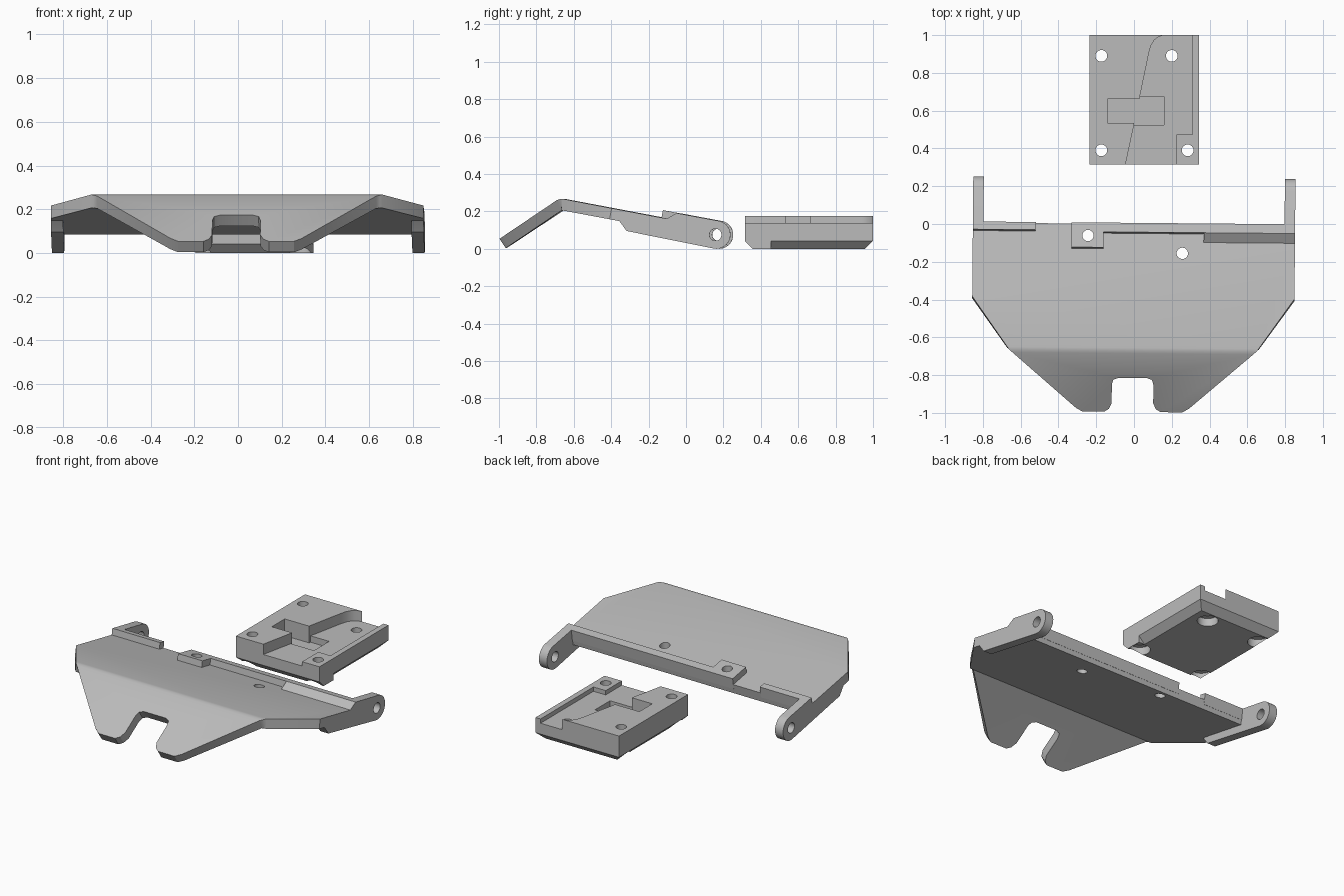
import bpy, bmesh, math
from mathutils import Vector

if "Cube" in bpy.data.objects:
    bpy.data.objects.remove(bpy.data.objects["Cube"])

grey = bpy.data.materials.new("plain grey")
grey.diffuse_color = (0.5, 0.5, 0.5, 1)
grey.use_nodes = True
grey.node_tree.nodes["Principled BSDF"].inputs["Base Color"].default_value = grey.diffuse_color


def make(name, bm):
    bmesh.ops.recalc_face_normals(bm, faces=bm.faces)
    me = bpy.data.meshes.new(name)
    bm.to_mesh(me)
    bm.free()
    me.materials.append(grey)
    ob = bpy.data.objects.new(name, me)
    bpy.context.collection.objects.link(ob)
    return ob


def prism(name, pts, lo, hi, axis="Z"):
    """Extrude a 2D outline: (x, y) along z, or (y, z) along x."""
    bm = bmesh.new()
    place = (lambda a, b, d: (a, b, d)) if axis == "Z" else (lambda a, b, d: (d, a, b))
    f = bm.faces.new([bm.verts.new(place(a, b, lo)) for a, b in pts])
    ext = bmesh.ops.extrude_face_region(bm, geom=[f])
    step = Vector(place(0, 0, hi - lo))
    bmesh.ops.translate(bm, verts=[v for v in ext["geom"] if isinstance(v, bmesh.types.BMVert)], vec=step)
    return make(name, bm)


def rect(x0, x1, y0, y1):
    return [(x0, y0), (x1, y0), (x1, y1), (x0, y1)]


def arc(cx, cy, r, a0, a1, n):
    return [(cx + r * math.cos(math.radians(a0 + (a1 - a0) * i / n)),
             cy + r * math.sin(math.radians(a0 + (a1 - a0) * i / n))) for i in range(n + 1)]


def circle(cx, cy, r, n=32):
    return arc(cx, cy, r, 0, 360, n)[:-1]


def combine(target, others, op):
    """Apply each boolean, then remove the helper."""
    for o in others:
        m = target.modifiers.new(op, "BOOLEAN")
        m.operation, m.object, m.solver = op, o, "EXACT"
        apply_all(target)
        bpy.data.objects.remove(o)


def apply_all(ob):
    dg = bpy.context.evaluated_depsgraph_get()
    dg.update()
    me = bpy.data.meshes.new_from_object(ob.evaluated_get(dg))
    ob.modifiers.clear()
    ob.data = me


def smooth(ob):
    bpy.ops.object.select_all(action="DESELECT")
    ob.select_set(True)
    bpy.context.view_layer.objects.active = ob
    bpy.ops.object.shade_smooth_by_angle(angle=math.radians(30))


# ---- bent plate: flat outline folded along x, then thickened ----
SLOPE, BEND = 0.19, -0.67


def top(y):
    return 0.27 - SLOPE * (y - BEND) if y > BEND else 0.27 + 0.667 * (y - BEND)


bm = bmesh.new()
rows = []
for y, z, w in ((-0.655, top(-0.655), 0.666), (-0.67, 0.265, 0.655), (-0.685, top(-0.685), 0.638)):
    rows.append([bm.verts.new((s * w, y, z)) for s in (-1, 1)])
for a, b in zip(rows, rows[1:]):
    bm.faces.new((a[0], a[1], b[1], b[0]))
rear = [(0.853, -0.39), (0.853, 0.0), (-0.853, 0.0), (-0.853, -0.39)]
bm.faces.new([rows[0][0], rows[0][1]] + [bm.verts.new((x, y, top(y))) for x, y in rear])
half = [(0.30, -0.975), (0.265, -0.995), (0.15, -0.995), (0.125, -0.98), (0.11, -0.95),
        (0.11, -0.85), (0.102, -0.825), (0.075, -0.815)]
front = half + [(-x, y) for x, y in reversed(half)]
bm.faces.new([rows[2][0], rows[2][1]] + [bm.verts.new((x, y, top(y))) for x, y in front])
plate = make("bent_plate", bm)
up = sum(p.normal.z for p in plate.data.polygons) > 0
sol = plate.modifiers.new("thickness", "SOLIDIFY")
sol.thickness, sol.offset, sol.use_even_offset = 0.06, (-1 if up else 1), True
apply_all(plate)


# raised rear lip, pad and ramp
def lip(name, x0, x1, y_low, y_high):
    pts = [(y_low, top(y_low) - 0.03), (y_low, top(y_low)), (y_high, top(y_high) + 0.04),
           (0.006, top(0) + 0.039), (-0.004, top(0) - 0.03)]
    return prism(name, pts, x0, x1, "X")


parts = [lip("left_lip", -0.853, -0.52, -0.042, -0.035),
         lip("pad", -0.33, -0.16, -0.132, -0.125),
         lip("rear_lip", -0.161, 0.371, -0.05, -0.043),
         lip("ramp_lip", 0.37, 0.853, -0.095, -0.043)]

# hinge arms with rounded ends
arm = [(-0.385, top(-0.385) - 0.03), (-0.345, 0.143), (-0.31, 0.095)]
arm += arc(0.17, 0.075, 0.075, -101, 79, 16)
arm += [(0.0, top(0) + 0.04), (-0.035, top(-0.035) + 0.038), (-0.04, top(-0.04) - 0.03)]
for side, x0 in (("left", -0.853), ("right", 0.797)):
    parts.append(prism(side + "_arm", arm, x0, x0 + 0.056, "X"))
combine(plate, parts, "UNION")

# hinge bore and the two screw holes
combine(plate, [prism("bore", circle(0.165, 0.075, 0.032), -1, 1, "X"),
                prism("hole_a", circle(-0.243, -0.063, 0.03), -0.1, 0.4),
                prism("hole_b", circle(0.257, -0.153, 0.03), -0.1, 0.4)], "DIFFERENCE")
plate.rotation_euler.z = math.radians(-0.5)
smooth(plate)

# ---- mounting block ----
X0, X1, Y0, Y1 = -0.235, 0.345, 0.315, 1.0
LOW, RAIL, HIGH, C = 0.11, 0.137, 0.175, 0.042
bm = bmesh.new()
rings = [[bm.verts.new((x, y, z)) for x, y in rect(X0 + i, X1 - i, Y0 + i, Y1 - i)]
         for z, i in ((0, C), (C, 0), (LOW, 0))]
bm.faces.new(rings[0])
bm.faces.new(rings[2])
for a, b in zip(rings, rings[1:]):
    for k in range(4):
        bm.faces.new((a[k], a[k - 1], b[k - 1], b[k]))
block = make("mounting_block", bm)

# tall plateau with a curved edge, side rail with corner pad, lower corner boss
plateau = [(X0, Y0), (-0.045, Y0), (0.0, 0.525), (0.03, 0.67), (0.08, 0.91),
           (0.09, 0.945), (0.107, 0.973), (0.128, 0.99), (0.16, Y1), (X0, Y1)]
rail = [(0.225, Y0), (X1, Y0), (X1, Y1), (0.31, Y1), (0.31, 0.475), (0.225, 0.475)]
boss = [(Y0, 0.06), (Y0, C), (Y0 + C, 0), (0.455, 0), (0.455, 0.06)]
combine(block, [prism("plateau", plateau, LOW - 0.03, HIGH),
                prism("rail", rail, LOW - 0.03, RAIL),
                prism("boss", boss, 0.22, X1, "X")], "UNION")

# rectangular pocket, through holes and counterbores underneath
cuts = [prism("pocket", [(-0.14, 0.535), (0.0, 0.535), (0.0, 0.525), (0.16, 0.525),
                         (0.16, 0.675), (0.03, 0.675), (0.03, 0.663), (-0.14, 0.663)], 0.07, 0.3)]
for x, y in ((-0.173, 0.89), (-0.173, 0.39), (0.2, 0.89), (0.284, 0.39)):
    cuts.append(prism("hole", circle(x, y, 0.031), -0.1, 0.3))
    cuts.append(prism("counterbore", circle(x, y, 0.06), -0.1, 0.05))
combine(block, cuts, "DIFFERENCE")
smooth(block)
